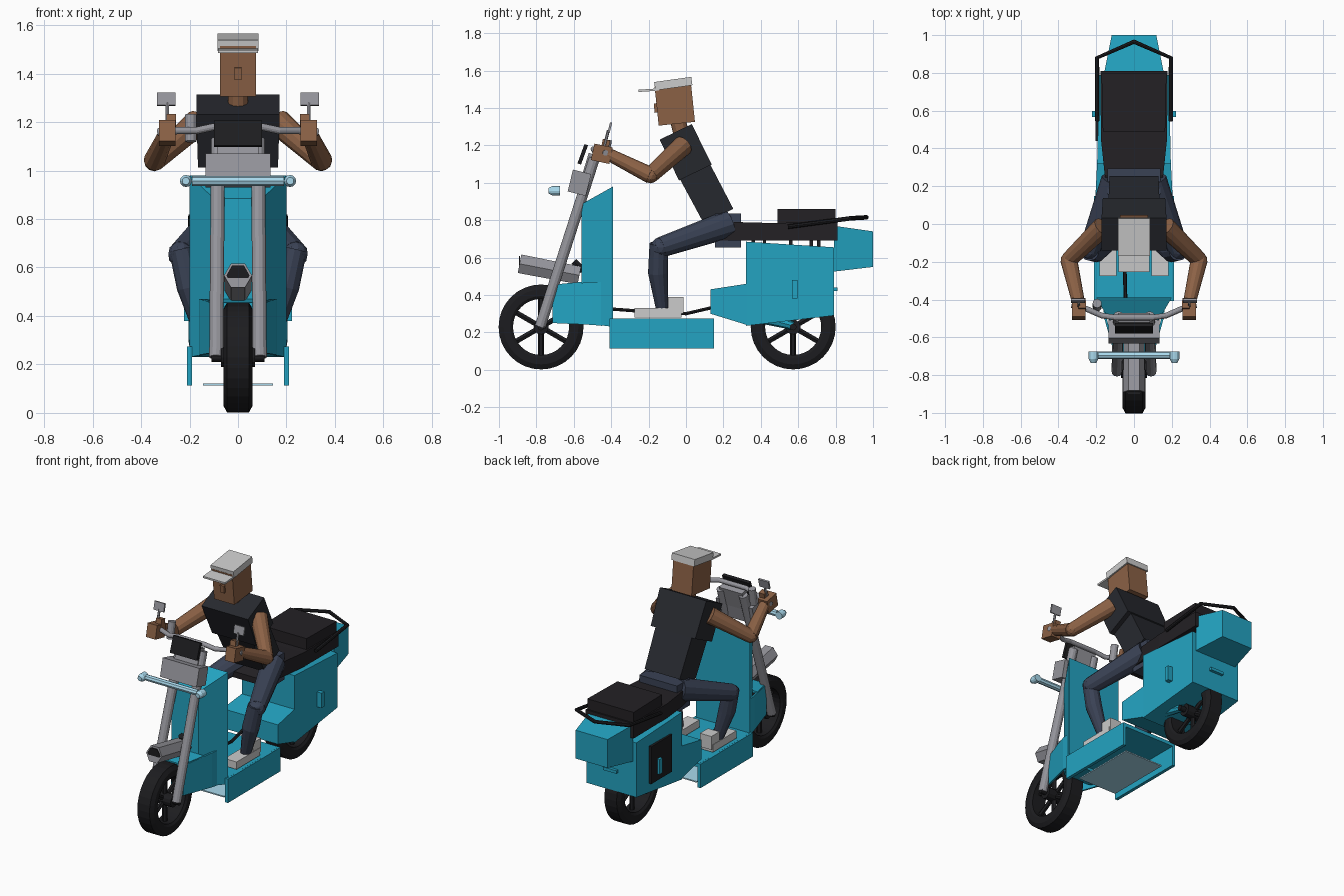
import bpy, bmesh
from math import radians, sin, cos, pi
from mathutils import Vector

if "Cube" in bpy.data.objects:
    bpy.data.objects.remove(bpy.data.objects["Cube"])

def mat(name, rgb):
    m = bpy.data.materials.new(name)
    m.diffuse_color = (*rgb, 1)
    m.use_nodes = True
    m.node_tree.nodes["Principled BSDF"].inputs["Base Color"].default_value = m.diffuse_color
    return m

CYAN = mat("cyan_paint", (.017, .37, .54))
PALE = mat("pale_blue", (.40, .70, .85))
BLACK = mat("black", (.012, .012, .014))
SEAT = mat("seat_black", (.017, .015, .018))
GREY = mat("grey_metal", (.30, .30, .33))
SKIN = mat("skin", (.26, .12, .06))
SHIRT = mat("dark_shirt", (.02, .022, .028))
JEANS = mat("jeans", (.042, .054, .09))
WHITE = mat("off_white", (.60, .60, .62))

def finish(name, bm, m):
    bmesh.ops.recalc_face_normals(bm, faces=bm.faces)
    me = bpy.data.meshes.new(name)
    bm.to_mesh(me)
    bm.free()
    me.materials.append(m)
    ob = bpy.data.objects.new(name, me)
    bpy.context.collection.objects.link(ob)
    return ob

def box(name, loc, size, m, tilt=0):
    bm = bmesh.new()
    bmesh.ops.create_cube(bm, size=1)
    bmesh.ops.scale(bm, vec=size, verts=bm.verts)
    ob = finish(name, bm, m)
    ob.location = loc
    ob.rotation_euler.x = radians(tilt)
    return ob

def rings(name, loops, m, caps=True, closed=False):
    """Skin a list of vertex rings."""
    bm = bmesh.new()
    vs = [[bm.verts.new(p) for p in r] for r in loops]
    n = len(vs[0])
    pairs = list(zip(vs, vs[1:])) + ([(vs[-1], vs[0])] if closed else [])
    for a, b in pairs:
        for i in range(n):
            j = (i + 1) % n
            bm.faces.new((a[i], a[j], b[j], b[i]))
    if caps and not closed:
        bm.faces.new(vs[0])
        bm.faces.new(vs[-1])
    return finish(name, bm, m)

def loft(name, secs, m, x=0):
    """Sections along y: (y, half width, z low, z high)."""
    return rings(name, [[(x - w, y, a), (x + w, y, a), (x + w, y, b), (x - w, y, b)]
                        for y, w, a, b in secs], m)

def tube(name, pts, radii, m, sides=12, caps=True):
    pts = [Vector(p) for p in pts]
    if not isinstance(radii, (list, tuple)):
        radii = [radii] * len(pts)
    loops = []
    for i, p in enumerate(pts):
        d = (pts[min(i + 1, len(pts) - 1)] - pts[max(i - 1, 0)]).normalized()
        u = d.cross(Vector((0, 0, 1)) if abs(d.z) < .9 else Vector((1, 0, 0))).normalized()
        v = d.cross(u)
        loops.append([p + radii[i] * (u * cos(2 * pi * k / sides) + v * sin(2 * pi * k / sides))
                      for k in range(sides)])
    return rings(name, loops, m, caps)

# Wheels: lathed tyre, hub and six spokes
def wheel(name, y, z=.229, seg=32):
    prof = [(-.05, .15), (-.06, .165), (-.06, .20), (-.045, .227),
            (.045, .227), (.06, .20), (.06, .165), (.05, .15)]
    rings(name + "_tyre", [[(x, y + r * cos(a), z + r * sin(a)) for x, r in prof]
                           for a in (2 * pi * k / seg for k in range(seg))], BLACK, closed=True)
    tube(name + "_hub", [(-.07, y, z), (.07, y, z)], .04, BLACK)
    for k in range(6):
        a = pi * k / 3 + pi / 6
        tube(f"{name}_spoke_{k}", [(0, y + .03 * cos(a), z + .03 * sin(a)),
                                   (0, y + .16 * cos(a), z + .16 * sin(a))], .016, BLACK, 6)

wheel("front_wheel", -.775)
wheel("rear_wheel", .573)
tube("front_axle", [(-.11, -.775, .229), (.11, -.775, .229)], .018, BLACK)
tube("rear_axle", [(-.11, .573, .229), (.11, .573, .229)], .018, BLACK)

# Steering
box("steering_block", (0, -.57, 1.0), (.27, .10, .12), GREY, -14)
box("steering_clamp", (0, -.515, 1.09), (.17, .05, .13), GREY, -17)
box("display", (0, -.552, 1.152), (.20, .02, .11), BLACK, -20)
tube("handlebar", [(-.33, -.43, 1.16), (-.25, -.45, 1.165), (-.17, -.485, 1.165), (-.10, -.495, 1.18),
                   (.10, -.495, 1.18), (.17, -.485, 1.165), (.25, -.45, 1.165), (.33, -.43, 1.16)],
     .015, GREY)
tube("brake_reservoir", [(-.195, -.44, 1.12), (-.195, -.42, 1.23)], .024, GREY)
tube("indicator_bar", [(-.19, -.695, .957), (.19, -.695, .957)], .02, PALE, 8)
tube("headlight", [(0, -.89, .567), (0, -.57, .505)], [.058, .055], GREY, 6)
tube("headlight_lens", [(0, -.892, .567), (0, -.888, .567)], .048, BLACK, 6)
tube("headlight_bracket", [(0, -.60, .58), (0, -.55, .53)], .02, BLACK, 6)

# Front bodywork
loft("leg_shield", [(-.56, .10, .25, .885), (-.39, .20, .23, .98)], CYAN)
loft("front_fender_roof", [(-.715, .09, .44, .455), (-.56, .14, .455, .47)], CYAN)

# Deck
box("deck", (0, -.13, .262), (.40, .557, .025), CYAN)
box("battery_tray", (0, -.13, .117), (.29, .45, .008), PALE)
tube("pedal_rod", [(-.045, -.40, .325), (-.05, -.2, .31), (-.05, 0, .30), (-.05, .15, .335)],
     .01, BLACK, 6)

# Rear bodywork
loft("rear_lower_body", [(.13, .205, .30, .43), (.325, .195, .24, .46)], CYAN)
loft("rear_box", [(.32, .195, .235, .685), (.79, .185, .29, .655)], CYAN)
loft("tail_box", [(.79, .16, .525, .77), (1.0, .118, .55, .74)], CYAN)
box("rear_hatch_handle", (0, .80, .43), (.10, .02, .02), CYAN)
box("left_hatch", (-.195, .55, .46), (.02, .22, .25), BLACK)

# Seat
loft("seat", [(.08, .12, .69, .73), (.26, .155, .69, .79), (.45, .175, .69, .785),
              (.81, .178, .69, .79)], SEAT)
loft("seat_cushion", [(.49, .165, .78, .86), (.80, .172, .78, .86)], SEAT)
for i, y in enumerate((.36, .42, .56, .67, .71)):
    box(f"seat_post_{i}", (0, y, .68), (.26, .018, .06), BLACK)
tube("grab_rail", [(-.195, .545, .765), (-.195, .88, .81), (0, .965, .815),
                   (.195, .88, .81), (.195, .545, .765)], .012, BLACK, 8)

# Rider body
def slab(name, a, b, wa, wb, ta, tb, m):
    """Tilted block between two (y, z) points."""
    d = Vector((b[0] - a[0], b[1] - a[1])).normalized()
    n = Vector((-d.y, d.x))
    out = []
    for p, w, t in ((a, wa, ta), (b, wb, tb)):
        q, r = Vector(p) + n * t, Vector(p) - n * t
        out.append([(-w, *q), (w, *q), (w, *r), (-w, *r)])
    return rings(name, out, m)

slab("chest", (-.055, 1.272), (.05, 1.055), .172, .165, .095, .098, SHIRT)
slab("waist", (.045, 1.065), (.175, .82), .135, .13, .09, .088, SHIRT)
box("pelvis", (0, .225, .745), (.28, .14, .18), JEANS)
tube("neck", [(0, -.02, 1.24), (0, -.045, 1.34)], .042, SKIN)
box("head", (0, -.06, 1.42), (.15, .195, .21), SKIN, 6)
box("nose", (0, -.16, 1.40), (.03, .02, .05), SKIN, 6)
box("cap", (0, -.068, 1.53), (.17, .20, .045), WHITE, 8)
box("cap_brim", (0, -.20, 1.495), (.165, .11, .012), WHITE, 4)

# Mirrored pairs
for s, side in ((-1, "left"), (1, "right")):
    tube(f"{side}_fork", [(s * .09, -.78, .23), (s * .082, -.49, 1.13)], .029, GREY)
    tube(f"{side}_indicator", [(s * .215, -.735, .957), (s * .215, -.715, .957),
                               (s * .215, -.675, .957)], [.015, .025, .025], PALE)
    rings(f"{side}_fender_panel", [
        [(s * w, y, a), (s * (w + .012), y, a), (s * (w + .012), y, b), (s * w, y, b)]
        for y, w, a, b in ((-.715, .085, .25, .45), (-.50, .145, .24, .47), (-.45, .15, .235, .47))], CYAN)
    box(f"{side}_skirt", (s * .2, -.13, .194), (.022, .557, .16), CYAN)
    box(f"{side}_hatch_handle", (s * .205, .582, .43), (.035, .03, .10), CYAN)
    tube(f"{side}_swingarm", [(s * .085, .36, .29), (s * .085, .573, .235)], [.035, .022], CYAN, 8)
    # mirror
    tube(f"{side}_mirror_stalk", [(s * .292, -.435, 1.2), (s * .292, -.415, 1.28)], .008, GREY, 6)
    box(f"{side}_mirror", (s * .296, -.407, 1.295), (.075, .012, .055), GREY, -14)
    # arm
    sh, el, wr = (s * .165, -.015, 1.20), (s * .345, -.19, 1.04), (s * .295, -.41, 1.15)
    tube(f"{side}_upper_arm", [sh, el], [.055, .043], SKIN)
    tube(f"{side}_forearm", [el, wr], [.045, .034], SKIN)
    bm = bmesh.new()
    bmesh.ops.create_icosphere(bm, subdivisions=2, radius=.043)
    finish(f"{side}_elbow", bm, SKIN).location = el
    box(f"{side}_hand", (s * .292, -.45, 1.155), (.07, .10, .09), SKIN, -12)
    box(f"{side}_thumb", (s * .275, -.43, 1.205), (.04, .04, .05), SKIN, -12)
    # leg
    hip, kn, an = (s * .10, .23, .78), (s * .235, -.135, .655), (s * .14, -.125, .30)
    tube(f"{side}_thigh", [hip, kn], [.075, .055], JEANS)
    tube(f"{side}_shin", [(kn[0], kn[1] - .01, kn[2] + .02), (s * .20, -.15, .52), an],
         [.05, .053, .03], JEANS)
    bm = bmesh.new()
    bmesh.ops.create_icosphere(bm, subdivisions=2, radius=.055)
    finish(f"{side}_knee", bm, JEANS).location = kn
    box(f"{side}_shoe", (s * .137, -.15, .305), (.09, .25, .05), WHITE)
    box(f"{side}_shoe_heel", (s * .137, -.055, .345), (.085, .085, .09), WHITE)
